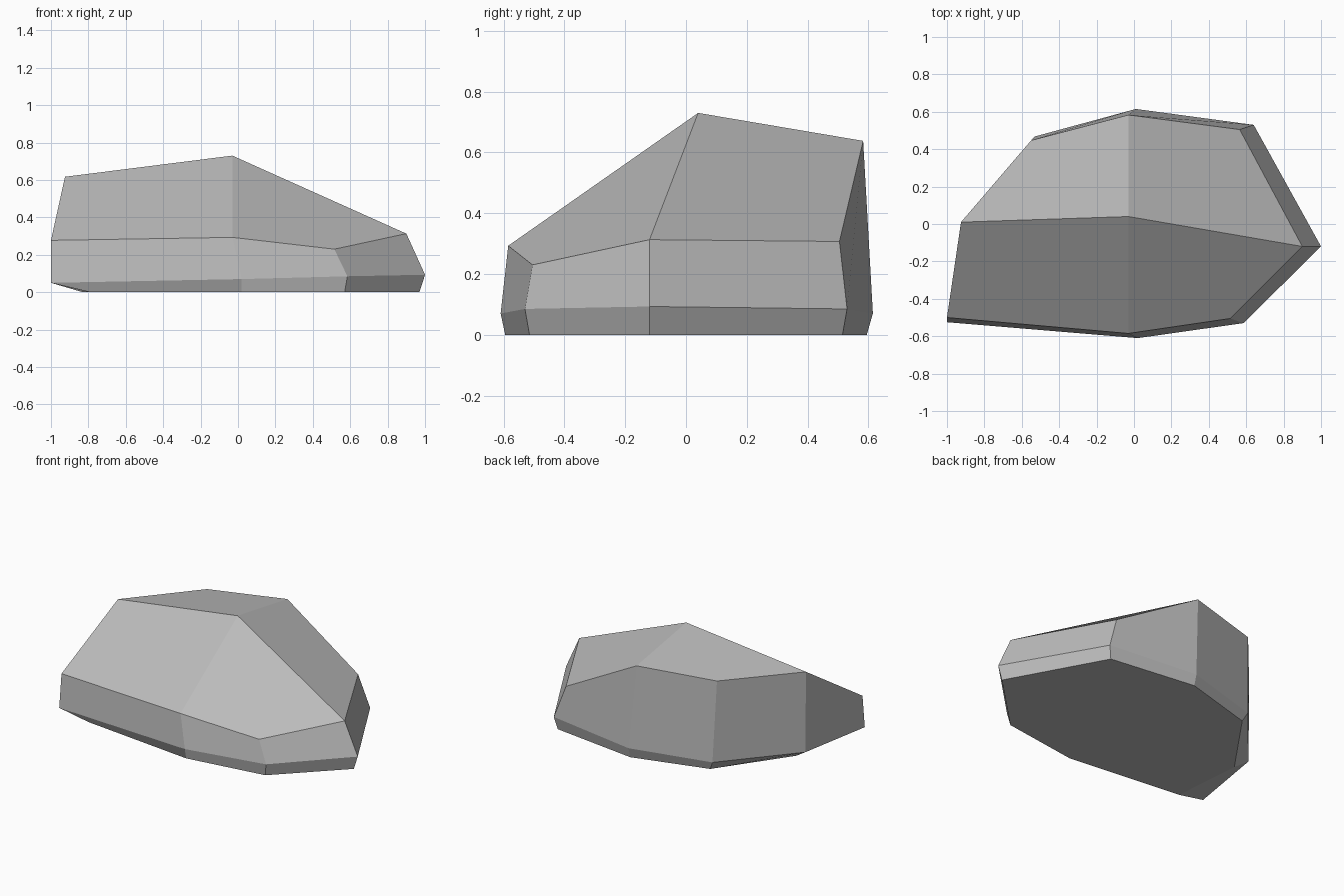
import bpy
import bmesh

if "Cube" in bpy.data.objects:
    bpy.data.objects.remove(bpy.data.objects["Cube"])

# Plain grey stone colour
stone = bpy.data.materials.new("stone grey")
stone.diffuse_color = (0.5, 0.5, 0.5, 1)
stone.use_nodes = True
stone.node_tree.nodes["Principled BSDF"].inputs["Base Color"].default_value = stone.diffuse_color

# Outlines of the boulder, anticlockwise from the left corner
base = [(-0.83, -0.02, 0), (-0.79, -0.505, 0), (0.02, -0.595, 0), (0.57, -0.515, 0),
        (0.97, -0.12, 0), (0.62, 0.515, 0), (0.01, 0.595, 0), (-0.5, 0.45, 0)]
waist = [(-0.92, 0.01, 0.06), (-1, -0.525, 0.05), (0.02, -0.61, 0.07), (0.585, -0.53, 0.085),
         (1, -0.12, 0.093), (0.64, 0.53, 0.085), (0.01, 0.615, 0.07), (-0.53, 0.468, 0.06)]
shoulder = [(-0.925, 0.01, 0.617), (-1, -0.5, 0.277), (-0.03, -0.585, 0.293), (0.515, -0.505, 0.23),
            (0.9, -0.12, 0.313), (0.565, 0.505, 0.307), (-0.03, 0.583, 0.638), (-0.55, 0.447, 0.62)]
peak = (-0.03, 0.04, 0.73)

bm = bmesh.new()
rings = [[bm.verts.new(p) for p in ring] for ring in (base, waist, shoulder)]
top = bm.verts.new(peak)

# Flat underside and the two bands of side facets
bm.faces.new(rings[0][::-1])
for low, high in zip(rings, rings[1:]):
    for i in range(8):
        j = (i + 1) % 8
        bm.faces.new((low[i], low[j], high[j], high[i]))

# Four sloping roof facets around the peak
s = rings[2]
for i in range(0, 8, 2):
    bm.faces.new((s[i], s[i + 1], s[(i + 2) % 8], top))

bmesh.ops.recalc_face_normals(bm, faces=bm.faces)
mesh = bpy.data.meshes.new("boulder")
bm.to_mesh(mesh)
bm.free()
mesh.materials.append(stone)
boulder = bpy.data.objects.new("boulder", mesh)
bpy.context.collection.objects.link(boulder)
